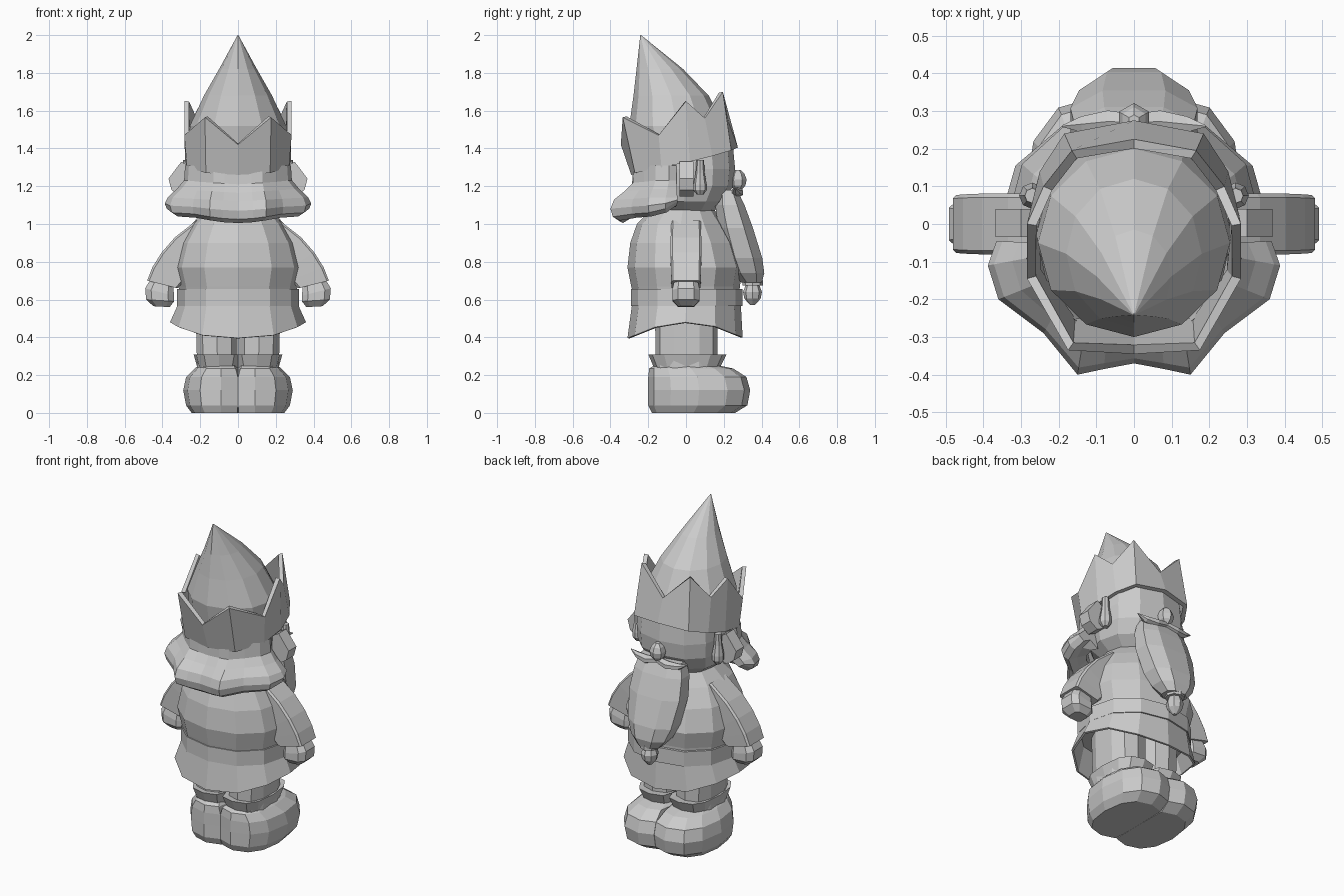
import bpy, bmesh
from math import sin, cos, pi, copysign
from mathutils import Vector as V


def ring(c, u, v, n=12, p=1.0, start=0.0):
    """Superellipse section: p=1 is an ellipse, smaller is boxier."""
    out = []
    for k in range(n):
        a = 2 * pi * (k + start) / n
        s, t = sin(a), cos(a)
        out.append(V(c) + V(u) * copysign(abs(s) ** p, s) - V(v) * copysign(abs(t) ** p, t))
    return out


def flat(z, rx, y0, y1, n=12, p=1.0, cx=0.0, start=0.0):
    """Horizontal section given by half width and y extent."""
    return ring((cx, (y0 + y1) / 2, z), (rx, 0, 0), (0, (y1 - y0) / 2, 0), n, p, start)


def loft(name, rings, caps=True, mirror=False, min_x=None, solid=0.0):
    bm = bmesh.new()
    for s in ((1, -1) if mirror else (1,)):
        rows = []
        for r in rings:
            pts = [(max(q[0], min_x) if min_x is not None else q[0], q[1], q[2]) for q in r]
            rows.append([bm.verts.new((s * x, y, z)) for x, y, z in pts])
        n = len(rows[0])
        for a, b in zip(rows, rows[1:]):
            for i in range(n):
                j = (i + 1) % n
                bm.faces.new((a[i], a[j], b[j], b[i]))
        if caps:
            bm.faces.new(rows[0])
            bm.faces.new(rows[-1])
    bmesh.ops.remove_doubles(bm, verts=bm.verts, dist=0.0005 if min_x is None else 1e-6)
    bmesh.ops.recalc_face_normals(bm, faces=bm.faces)
    me = bpy.data.meshes.new(name)
    bm.to_mesh(me)
    bm.free()
    ob = bpy.data.objects.new(name, me)
    bpy.context.collection.objects.link(ob)
    if solid:
        m = ob.modifiers.new("thickness", "SOLIDIFY")
        m.thickness = solid
        m.offset = -1
    return ob


def full(half):
    """Complete a half outline (x >= 0, both ends on x = 0) to a closed loop."""
    return half + [(-x, y, z) for x, y, z in half[-2:0:-1]]


# Boots, cuffs and legs, meeting on the centre line
loft("boots", [flat(z, r, a, b, 12, 0.85, 0.09) for z, r, a, b in (
    (0, .155, -.18, .26), (.04, .185, -.2, .325), (.12, .2, -.2, .34),
    (.19, .185, -.2, .32), (.235, .14, -.195, .25), (.25, .12, -.17, .18))],
    mirror=True, min_x=0.0005)
loft("boot_cuffs", [flat(z, r, a, b, 12, 0.75, 0.1) for z, r, a, b in (
    (.24, .115, -.17, .18), (.31, .135, -.2, .215), (.305, .11, -.16, .165))],
    mirror=True, min_x=0.0005)
loft("legs", [flat(.22, .112, -.16, .165, 10, .75, .108), flat(.6, .115, -.165, .17, 10, .75, .115)],
     mirror=True, min_x=0.0005)

# Tunic: flared skirt with a hem dipping front and back, belt, torso
hem = [V((q.x, q.y, .48 - .08 * max(0, (abs(q.y) - .1) / .2)))
       for q in flat(0, .36, -.31, .3, 12, .93)]
loft("tunic_skirt", [hem, flat(.58, .315, -.285, .29, 12, .93)], caps=False, solid=.012)
loft("belt", [flat(.565, .322, -.292, .3, 12, .93), flat(.655, .322, -.292, .3, 12, .93)])
loft("torso", [flat(z, r, a, b, 12, .93) for z, r, a, b in (
    (.58, .3, -.27, .28), (.67, .315, -.29, .285), (.77, .34, -.31, .305), (.9, .305, -.295, .265),
    (1.0, .245, -.26, .205), (1.09, .16, -.17, .14))])

# Sleeves and mittens, as sections between an outer and an inner edge


def limb(name, sections, n, p):
    rs = []
    for ox, oz, ix, iz, w in sections:
        c = ((ox + ix) / 2, 0, (oz + iz) / 2)
        rs.append(ring(c, ((ox - ix) / 2, 0, (oz - iz) / 2), (0, w, 0), n, p, .5))
    loft(name, rs, mirror=True)


limb("sleeves", ((.22, 1.02, .12, .9, .08), (.335, .93, .2, .82, .082), (.405, .85, .25, .75, .082),
                 (.455, .77, .28, .7, .08), (.482, .7, .32, .66, .078)), 8, .15)
limb("mittens", ((.465, .71, .34, .675, .065), (.495, .66, .335, .62, .076),
                 (.49, .6, .335, .59, .076), (.45, .565, .36, .56, .045)), 8, .6)

# Head, ears, side locks, nose
loft("head", [flat(z, r, a, b, 12, .85) for z, r, a, b in (
    (1.07, .17, -.17, .15), (1.12, .235, -.22, .2), (1.2, .26, -.25, .25),
    (1.29, .265, -.265, .26), (1.4, .255, -.27, .25))])
ear = ((.25, 1.3), (.3, 1.33), (.368, 1.24), (.352, 1.18), (.3, 1.145), (.25, 1.17))
loft("ears", [[(x, y, z) for x, z in ear] for y in (-.035, .04)], mirror=True)
loft("side_locks", [flat(z, r, .075 - r, .075 + r, 8, 1, .27) for z, r in (
    (1.34, .02), (1.27, .024), (1.21, .035), (1.18, .035), (1.155, .018))], mirror=True)
loft("nose", [flat(z, r, .275 - r, .275 + r, 6) for z, r in (
    (1.18, .02), (1.205, .04), (1.235, .046), (1.265, .035), (1.285, .015))])

# Moustache
loft("moustache", [ring((x, y, z), (0, a, 0), (0, 0, b), 6) for x, y, z, a, b in (
    (0, .27, 1.18, .025, .018), (.07, .272, 1.165, .034, .024), (.14, .265, 1.17, .024, .018),
    (.19, .26, 1.19, .003, .003))], mirror=True)

# Beard with its tie and tail
loft("beard", [flat(z, r, a, b, 8, .8, 0, .5) for z, r, a, b in (
    (1.18, .145, .16, .275), (1.1, .17, .15, .315), (.98, .18, .165, .36),
    (.82, .155, .205, .41), (.74, .12, .24, .42), (.69, .075, .29, .405))])
loft("beard_tie", [flat(z, .055, .298, .407, 8) for z in (.675, .7)])
loft("beard_tail", [flat(z, r, .352 - r, .352 + r, 8) for z, r in (
    (.68, .035), (.64, .05), (.605, .043), (.57, .012))])

# Hair roll sweeping round the head, its underside lifting toward the ears
outer = [(0, -.37), (.08, -.385), (.15, -.4), (.24, -.29), (.36, -.2), (.388, -.11), (.365, -.045)]
inner = [(0, -.28), (.07, -.28), (.13, -.275), (.2, -.22), (.26, -.16), (.28, -.09), (.26, -.05)]
lift = [0, 0, .005, .015, .015, .035, .075]
profile = ((0, 1.31), (.05, 1.21), (.4, 1.165), (.85, 1.12), (1, 1.07), (.9, 1.025),
           (.6, 1.005), (.15, 1.03), (-.4, 1.09))
cols = []
for (ox, oy), (ix, iy), dz in zip(outer, inner, lift):
    cols.append([(ix + t * (ox - ix), iy + t * (oy - iy),
                  z + .02 * ox / .36 * (t > 0) + dz * (z < 1.05) + dz / 2 * (z == 1.07))
                 for t, z in profile])
loft("hair", [[(-x, y, z) for x, y, z in c] for c in cols[:0:-1]] + cols)

# Six-pointed crown, tilted back over the hair
base = [(0, -.29, 1.26), (.17, -.27, 1.27), (.27, -.13, 1.3), (.28, .02, 1.33),
        (.25, .14, 1.36), (.185, .24, 1.39), (0, .275, 1.405)]
tips = [(0, -.345, 1.42), (.175, -.335, 1.565), (.284, -.145, 1.47), (.284, 0, 1.65),
        (.24, .1, 1.56), (.165, .195, 1.7), (0, .225, 1.54)]
loft("crown", [full(base), full(tips)], caps=False, solid=.025)

# Pointed hat inside the crown
loft("hat", [flat(z, r, a, b, 12) for z, r, a, b in (
    (1.35, .26, -.27, .24), (1.52, .255, -.3, .2), (1.68, .18, -.278, .12),
    (1.82, .1, -.262, -.015), (2.0, .002, -.242, -.238))])
